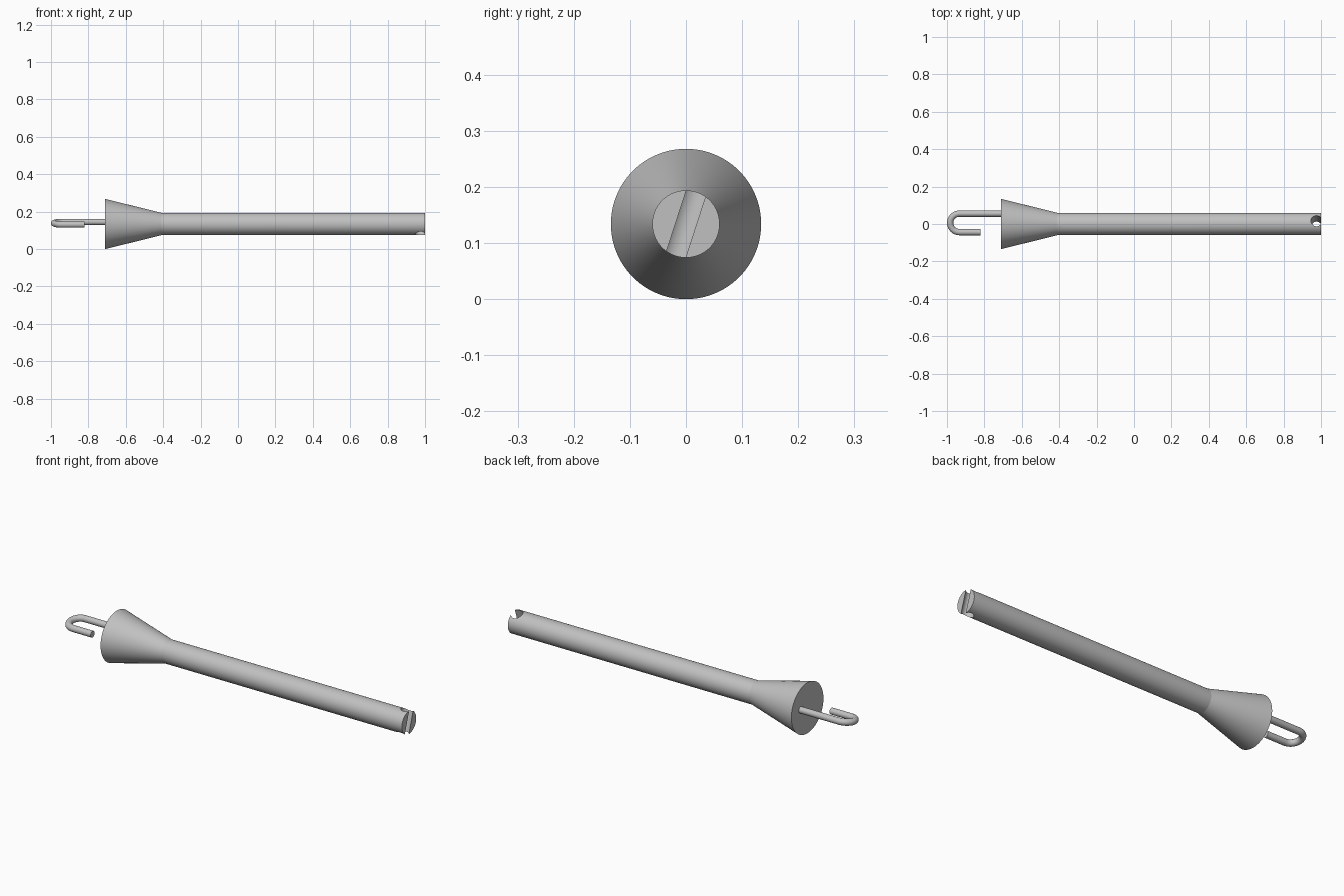
import bpy
import bmesh
from math import radians, pi, sin, cos
from mathutils import Matrix, Vector

cube = bpy.data.objects.get("Cube")
if cube:
    bpy.data.objects.remove(cube, do_unlink=True)

AXIS_Z = 0.134

metal = bpy.data.materials.new("grey metal")
metal.use_nodes = True
colour = (0.53, 0.53, 0.53, 1)
metal.diffuse_color = colour
metal.node_tree.nodes["Principled BSDF"].inputs["Base Color"].default_value = colour


def add_object(name, bm):
    bmesh.ops.recalc_face_normals(bm, faces=bm.faces)
    mesh = bpy.data.meshes.new(name)
    bm.to_mesh(mesh)
    bm.free()
    mesh.materials.append(metal)
    obj = bpy.data.objects.new(name, mesh)
    bpy.context.collection.objects.link(obj)
    return obj


def loft(name, rings):
    """Skin equal-sized rings of points and cap both ends."""
    bm = bmesh.new()
    loops = [[bm.verts.new(p) for p in ring] for ring in rings]
    n = len(loops[0])
    for a, b in zip(loops, loops[1:]):
        for i in range(n):
            j = (i + 1) % n
            bm.faces.new((a[i], a[j], b[j], b[i]))
    bm.faces.new(loops[0])
    bm.faces.new(loops[-1])
    return add_object(name, bm)


def smooth(obj, angle):
    bpy.ops.object.select_all(action="DESELECT")
    obj.select_set(True)
    bpy.context.view_layer.objects.active = obj
    bpy.ops.object.shade_smooth_by_angle(angle=radians(angle))


def circle(centre, u, v, radius, n):
    return [centre + radius * (cos(2 * pi * i / n) * u + sin(2 * pi * i / n) * v)
            for i in range(n)]


Y, Z = Vector((0, 1, 0)), Vector((0, 0, 1))

# Rod with a flared cone at one end
profile = [(-0.71, 0.134), (-0.41, 0.06), (1.0, 0.06)]
rod = loft("flared_rod", [circle(Vector((x, 0, AXIS_Z)), Y, Z, r, 96)
                          for x, r in profile])

# Tilted cross hole that breaks out through the rod's end as a slot
bm = bmesh.new()
bmesh.ops.create_cone(bm, cap_ends=True, segments=48, radius1=0.03, radius2=0.03,
                      depth=0.3, matrix=Matrix.Translation((0.976, 0, AXIS_Z))
                      @ Matrix.Rotation(radians(-18), 4, "X"))
cutter = add_object("hole_cutter", bm)
cut = rod.modifiers.new("cross_hole", "BOOLEAN")
cut.operation = "DIFFERENCE"
cut.solver = "EXACT"
cut.object = cutter
bpy.context.view_layer.objects.active = rod
rod.select_set(True)
bpy.ops.object.modifier_apply(modifier=cut.name)
bpy.data.objects.remove(cutter, do_unlink=True)
smooth(rod, 12)

# Wire hook: long leg, half-turn bend, short leg, in a slightly tilted plane
WIRE, BEND, BEND_X = 0.017, 0.05, -0.933
tilt = Matrix.Rotation(radians(8), 3, "X")
side, up = tilt @ Y, tilt @ Z
middle = Vector((0, 0.006, 0.138))


def wire_ring(x, angle):
    out = sin(angle) * Vector((-1, 0, 0)) + cos(angle) * side
    return circle(middle + Vector((x, 0, 0)) + BEND * out, out, up, WIRE, 24)


rings = [wire_ring(-0.68, 0)]
rings += [wire_ring(BEND_X, pi * i / 24) for i in range(25)]
rings.append(wire_ring(-0.82, pi))
smooth(loft("wire_hook", rings), 35)
